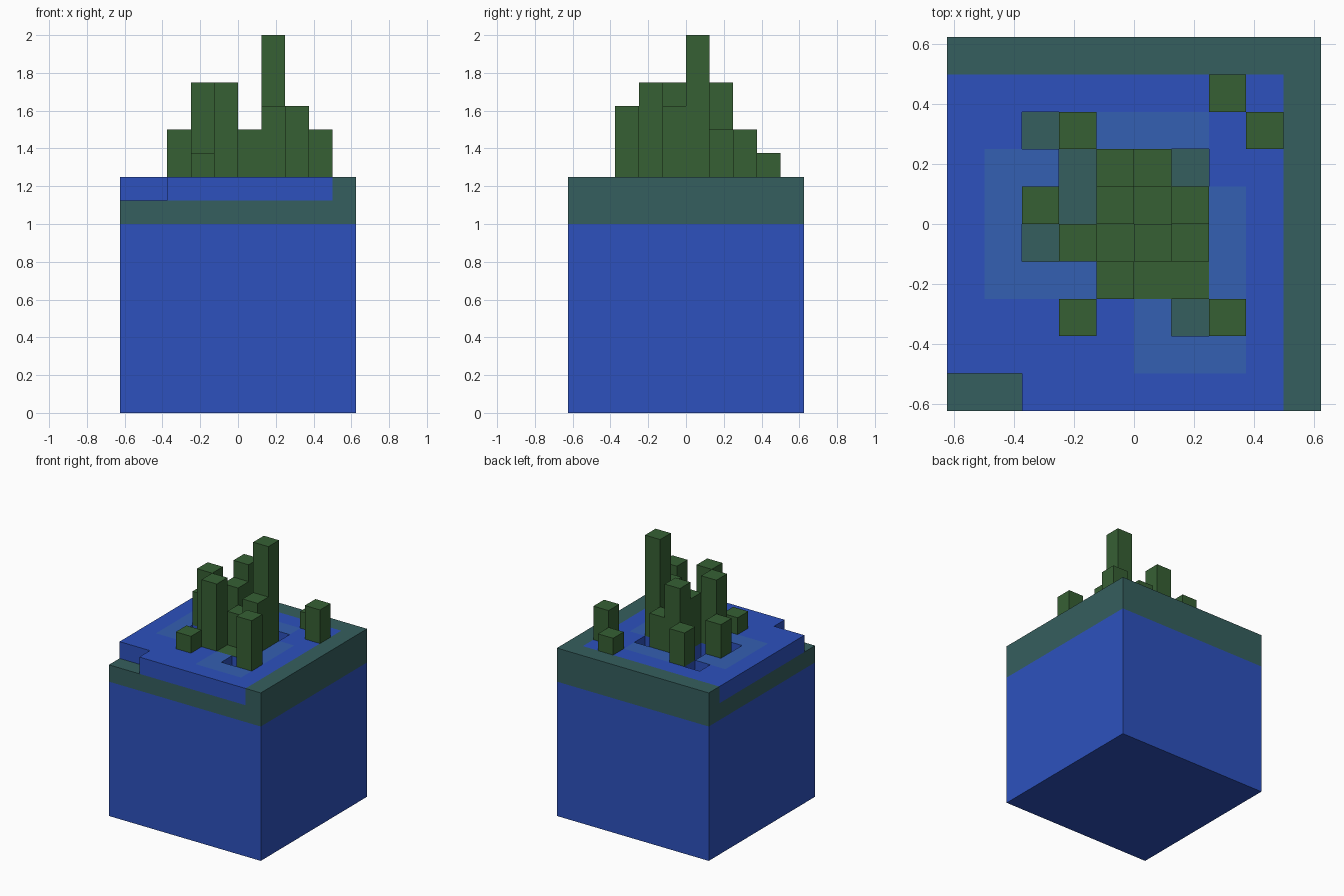
import bpy
import bmesh

if "Cube" in bpy.data.objects:
    bpy.data.objects.remove(bpy.data.objects["Cube"])

CELL = 0.125
HALF = 0.625
BED = 1.125     # height of the sunken bed
TOP = 1.25      # height of the water surface


def material(name, rgb):
    m = bpy.data.materials.new(name)
    m.use_nodes = True
    m.diffuse_color = (*rgb, 1)
    m.node_tree.nodes["Principled BSDF"].inputs["Base Color"].default_value = (*rgb, 1)
    return m


BLUE = material("water_blue", (0.026, 0.083, 0.515))
PALE = material("shallow_blue", (0.034, 0.116, 0.445))
TEAL = material("bank_teal", (0.036, 0.114, 0.112))
GREEN = material("plant_green", (0.037, 0.117, 0.034))


def edge(i):
    return i * CELL - HALF


def finish(name, bm, mats):
    bmesh.ops.recalc_face_normals(bm, faces=bm.faces)
    mesh = bpy.data.meshes.new(name)
    bm.to_mesh(mesh)
    bm.free()
    for m in mats:
        mesh.materials.append(m)
    obj = bpy.data.objects.new(name, mesh)
    bpy.context.collection.objects.link(obj)
    return obj


def prism(name, outline, low, high, mat):
    """Extrude an outline given in grid cells."""
    bm = bmesh.new()
    face = bm.faces.new([bm.verts.new((edge(i), edge(j), low)) for i, j in outline])
    out = bmesh.ops.extrude_face_region(bm, geom=[face], use_keep_orig=True)
    for v in out["geom"]:
        if isinstance(v, bmesh.types.BMVert):
            v.co.z = high
    return finish(name, bm, [mat])


def box(name, i, j, size, low, high, mat):
    return prism(name, [(i, j), (i + size, j), (i + size, j + size), (i, j + size)],
                 low, high, mat)


def block(i0, i1, j0, j1):
    return {(i, j) for i in range(i0, i1 + 1) for j in range(j0, j1 + 1)}


# Solid base, bank layer and the raised L-shaped bank along the back and left
box("deep_water", 0, 0, 10, 0, 1, BLUE)
box("bank_layer", 0, 0, 10, 1, BED, TEAL)
prism("raised_bank", [(9, 0), (10, 0), (10, 10), (0, 10), (0, 9), (9, 9)],
      BED, TOP, TEAL)

# Water sheet with open pits, pale shallows and low grass cells
corner = block(0, 1, 0, 0)
pits = {(2, 7), (3, 5), (3, 6), (6, 6), (2, 4), (6, 2)}
grass = {(5, 3), (6, 3), (4, 4), (5, 5)}
shallows = (block(1, 2, 3, 6) | block(3, 3, 3, 3) | block(4, 6, 7, 7)
            | block(7, 7, 3, 5) | block(5, 7, 1, 2))

bm = bmesh.new()
for i, j in sorted(block(0, 8, 0, 8) - corner - pits):
    face = bm.faces.new([bm.verts.new((edge(a), edge(b), BED)) for a, b in
                         ((i, j), (i + 1, j), (i + 1, j + 1), (i, j + 1))])
    if (i, j) in grass:
        face.material_index = 2
    elif (i, j) in shallows:
        face.material_index = 1
bmesh.ops.remove_doubles(bm, verts=bm.verts, dist=0.001)
out = bmesh.ops.extrude_face_region(bm, geom=bm.faces[:], use_keep_orig=True)
for v in out["geom"]:
    if isinstance(v, bmesh.types.BMVert):
        v.co.z = TOP
bm.normal_update()
for f in bm.faces:
    if abs(f.normal.z) < 0.5:
        f.material_index = 0
finish("water_sheet", bm, [BLUE, PALE, GREEN])

# Plant columns: cell -> height in cells above the water
columns = {
    (6, 5): 6, (4, 3): 4, (3, 4): 4, (4, 6): 4, (7, 2): 3, (6, 4): 3, (4, 5): 3,
    (2, 5): 2, (3, 7): 2, (5, 6): 2, (5, 4): 2, (8, 7): 2, (3, 2): 1, (7, 8): 1,
}
for n, ((i, j), h) in enumerate(columns.items(), 1):
    box(f"plant_column_{n}", i, j, 1, TOP, TOP + h * CELL, GREEN)
